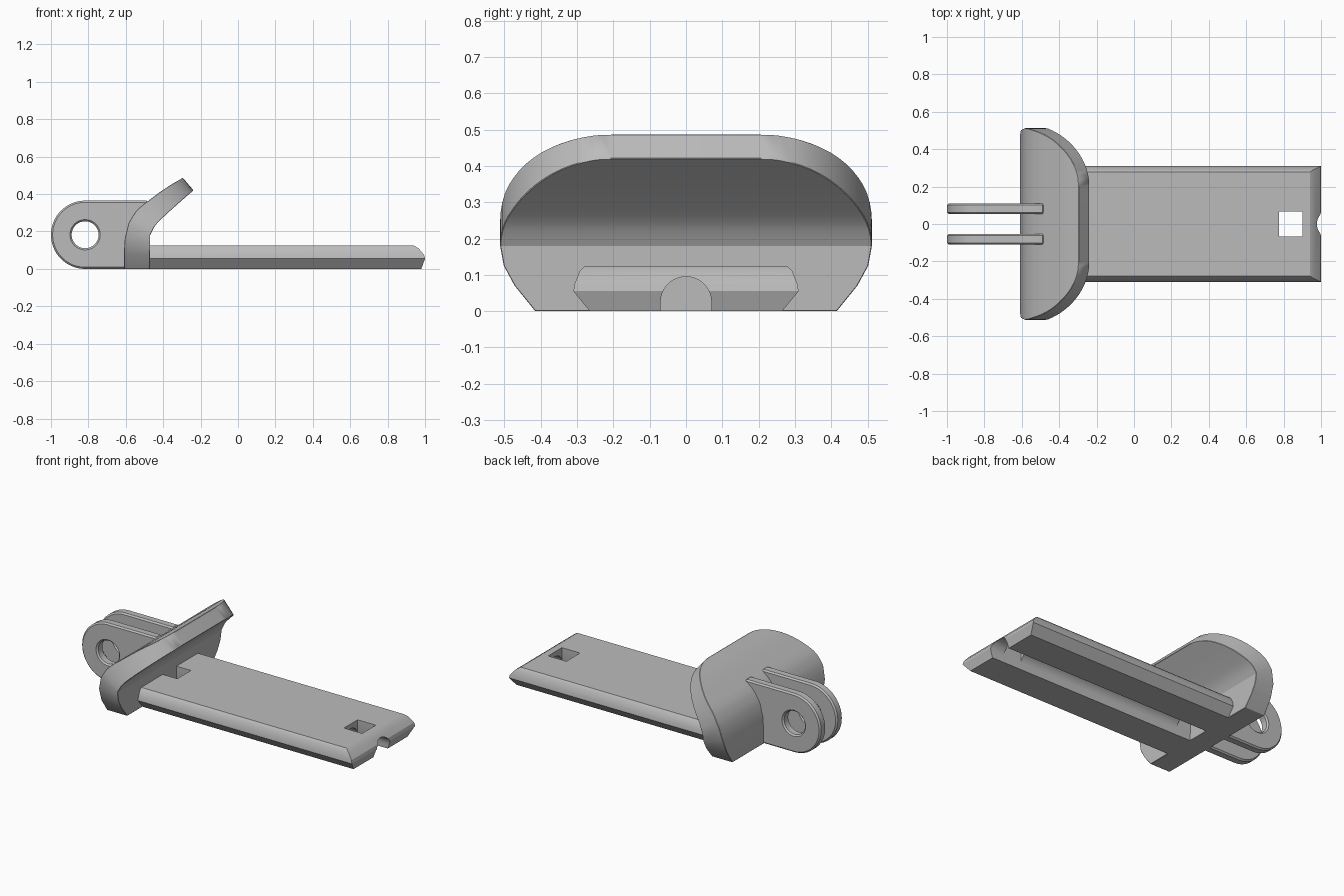
import bpy, bmesh
from math import sin, cos, pi
from mathutils import Vector

if "Cube" in bpy.data.objects:
    bpy.data.objects.remove(bpy.data.objects["Cube"])

grey = bpy.data.materials.new("plain grey")
grey.use_nodes = True
grey.diffuse_color = (0.5, 0.5, 0.5, 1)
grey.node_tree.nodes["Principled BSDF"].inputs["Base Color"].default_value = (0.5, 0.5, 0.5, 1)


def loft(name, rings):
    """Skin a closed solid through rings of equal point count."""
    bm = bmesh.new()
    rows = [[bm.verts.new(p) for p in ring] for ring in rings]
    n = len(rows[0])
    for a, b in zip(rows, rows[1:]):
        for i in range(n):
            j = (i + 1) % n
            bm.faces.new((a[i], a[j], b[j], b[i]))
    bm.faces.new(rows[0])
    bm.faces.new(rows[-1])
    bmesh.ops.recalc_face_normals(bm, faces=bm.faces)
    mesh = bpy.data.meshes.new(name)
    bm.to_mesh(mesh)
    bm.free()
    mesh.materials.append(grey)
    ob = bpy.data.objects.new(name, mesh)
    bpy.context.collection.objects.link(ob)
    return ob


def box(name, x0, x1, y, z0, z1):
    return loft(name, [[(x0, -y, z), (x1, -y, z), (x1, y, z), (x0, y, z)] for z in (z0, z1)])


def activate(ob):
    bpy.ops.object.select_all(action="DESELECT")
    ob.select_set(True)
    bpy.context.view_layer.objects.active = ob


def cut(ob, cutter):
    mod = ob.modifiers.new("cut", "BOOLEAN")
    mod.operation = "DIFFERENCE"
    mod.solver = "EXACT"
    mod.object = cutter
    activate(ob)
    bpy.ops.object.modifier_apply(modifier=mod.name)
    bpy.data.objects.remove(cutter)


def finish(ob, bevel=0):
    activate(ob)
    if bevel:
        mod = ob.modifiers.new("chamfer", "BEVEL")
        mod.width = bevel
        mod.segments = 1
        mod.limit_method = "ANGLE"
        mod.angle_limit = 0.8
        bpy.ops.object.modifier_apply(modifier=mod.name)
    bpy.ops.object.shade_smooth_by_angle(angle=0.45)


def spline(points, t):
    """Catmull-Rom point at t in 0..1."""
    pts = [Vector(p) for p in points]
    pts = [2 * pts[0] - pts[1]] + pts + [2 * pts[-1] - pts[-2]]
    s = t * (len(points) - 1)
    i = min(int(s), len(points) - 2)
    s -= i
    a, b, c, d = pts[i:i + 4]
    return 0.5 * (2 * b + (c - a) * s + (2 * a - 5 * b + 4 * c - d) * s ** 2
                  + (3 * b - a - 3 * c + d) * s ** 3)


# Long flat blade with sloping edges
blade = loft("blade", [
    [(-0.475, -y, z), (x, -y, z), (x, y, z), (-0.475, y, z)]
    for z, y, x in ((0, 0.265, 0.98), (0.055, 0.31, 1), (0.075, 0.307, 0.995),
                    (0.11, 0.293, 0.965), (0.125, 0.278, 0.94))])

# Arched channel along the underside
arch = [(0.07 * cos(pi * i / 20), 0.025 + 0.07 * sin(pi * i / 20)) for i in range(21)]
arch = [(0.07, -0.05)] + arch + [(-0.07, -0.05)]
cut(blade, loft("channel_cutter", [[(x, y, z) for y, z in arch] for x in (-0.47, 1.1)]))

# Square openings near both ends
for x0, x1 in ((0.775, 0.9), (-0.47, -0.37)):
    cut(blade, box("opening_cutter", x0, x1, 0.067, -0.1, 0.2))
finish(blade)

# Curved guard: front x, front z, back x, back z along its height
lower = [(-0.47, 0, -0.61, 0), (-0.47, 0.07, -0.61, 0.085),
         (-0.47, 0.125, -0.605, 0.165), (-0.47, 0.18, -0.585, 0.245)]
widths = (0.415, 0.472, 0.502)
upper = [lower[-1], (-0.44, 0.235, -0.54, 0.315), (-0.385, 0.29, -0.465, 0.375),
         (-0.315, 0.353, -0.385, 0.433), (-0.238, 0.42, -0.295, 0.487)]
stations = [(p, w) for p, w in zip(lower, widths)]
for i in range(17):
    a = pi / 2 * i / 16
    stations.append((spline(upper, sin(a)), 0.2 + 0.312 * cos(a)))
guard = loft("guard", [
    [(fx, -w, fz), (fx, w, fz), (bx, w, bz), (bx, -w, bz)]
    for (fx, fz, bx, bz), w in stations])
finish(guard, 0.018)

# Pair of hinge ears with a round hole
R, CX = 0.1825, -0.8175
outline = [(CX - R * sin(pi * i / 32), R + R * cos(pi * i / 32)) for i in range(33)]
outline = [(-0.48, 2 * R)] + outline + [(-0.5, 0)]
circle = [(CX + 0.072 * cos(pi * i / 20), R + 0.072 * sin(pi * i / 20)) for i in range(40)]
for name, side in (("left_ear", 1), ("right_ear", -1)):
    ear = loft(name, [[(x, y * side, z) for x, z in outline] for y in (0.053, 0.11)])
    cut(ear, loft("hole_cutter", [[(x, y * side, z) for x, z in circle] for y in (0, 0.2)]))
    finish(ear, 0.009)
